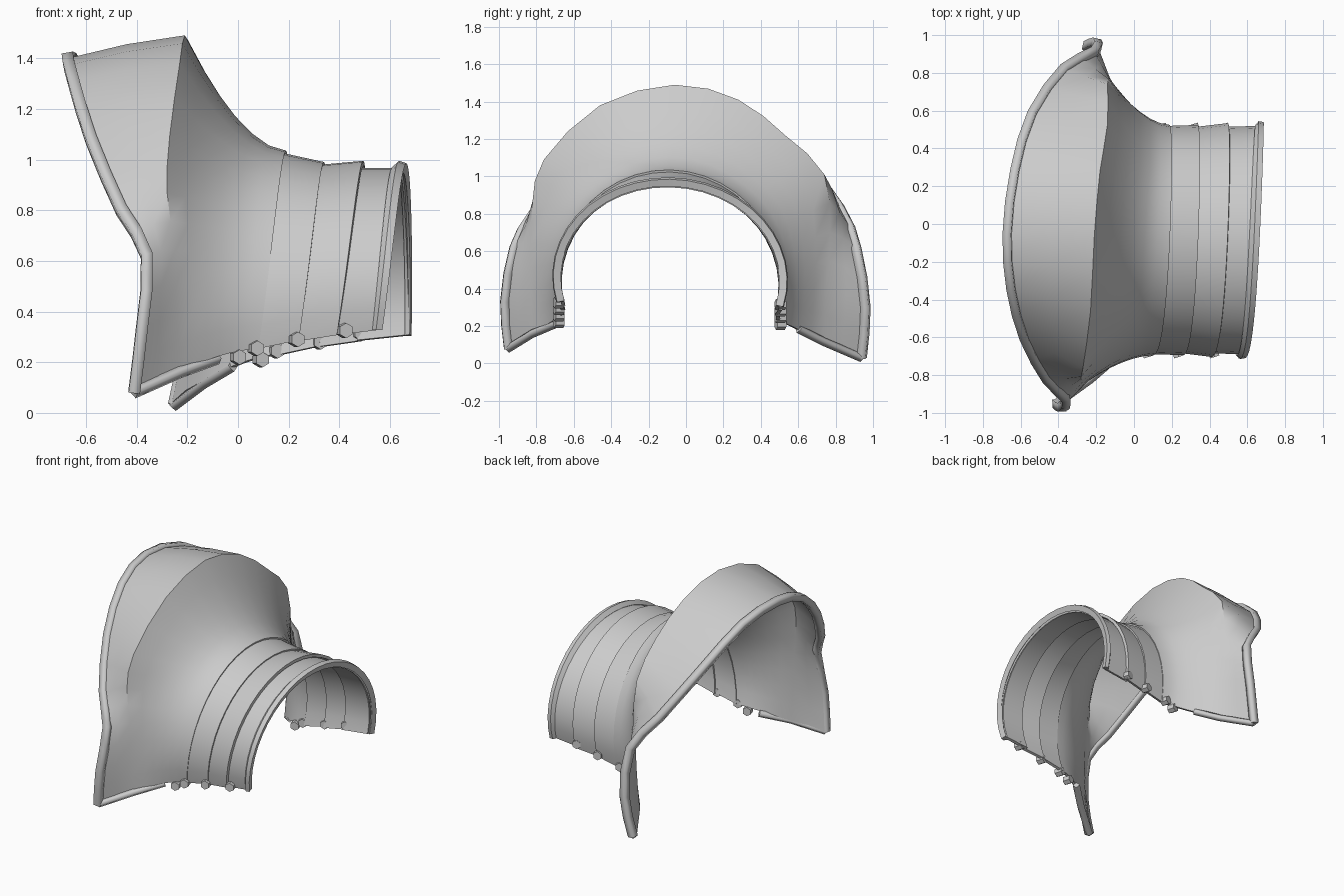
import bpy
import math
from mathutils import Vector

if "Cube" in bpy.data.objects:
    bpy.data.objects.remove(bpy.data.objects["Cube"])

steel = bpy.data.materials.new("plain_grey_metal")
steel.use_nodes = True
GREY = (0.6, 0.6, 0.6, 1)
steel.diffuse_color = GREY
steel.node_tree.nodes["Principled BSDF"].inputs["Base Color"].default_value = GREY
SUB = 2  # samples between control points
ARC = 12  # control spans around an arch


def spline(points, sub=SUB):
    """Smooth curve through the control points."""
    p = [Vector(q) for q in points]
    p = [2 * p[0] - p[1]] + p + [2 * p[-1] - p[-2]]
    out = []
    for a, b, c, d in zip(p, p[1:], p[2:], p[3:]):
        for k in range(sub):
            t = k / sub
            out.append(0.5 * (2 * b + (c - a) * t + (2 * a - 5 * b + 4 * c - d) * t ** 2
                              + (3 * b - a - 3 * c + d) * t ** 3))
    return out + [p[-2]]


def arch(x_front, x_top, x_back, top, bottom, half):
    """Slanted arch of the arm tube, from front bottom over the top to back bottom."""
    tuck = math.sin(math.radians(15))
    centre = (bottom + tuck * top) / (1 + tuck)
    n = ARC * SUB
    pts = []
    for i in range(n + 1):
        t = i / n
        a = math.radians(-15 + 210 * t)
        x = (x_front * (1 - t) * (1 - 2 * t) + 4 * x_top * t * (1 - t)
             + x_back * t * (2 * t - 1))
        y = -half * math.cos(a)
        z = centre + (top - centre) * math.sin(a) - 0.02 * y
        pts.append(Vector((x, y - 0.085, z)))
    return pts


def shell(name, rows, thick, angle=35):
    """Skin rows of points and give the sheet an inward thickness."""
    n = len(rows[0])
    verts = [v for row in rows for v in row]
    faces = [(i * n + j, (i + 1) * n + j, (i + 1) * n + j + 1, i * n + j + 1)
             for i in range(len(rows) - 1) for j in range(n - 1)]
    mesh = bpy.data.meshes.new(name)
    mesh.from_pydata(verts, [], faces)
    mesh.materials.append(steel)
    obj = bpy.data.objects.new(name, mesh)
    bpy.context.collection.objects.link(obj)
    mod = obj.modifiers.new("thickness", "SOLIDIFY")
    mod.thickness = thick
    mod.offset = -1
    bpy.ops.object.select_all(action="DESELECT")
    obj.select_set(True)
    bpy.context.view_layer.objects.active = obj
    bpy.ops.object.modifier_apply(modifier=mod.name)
    bpy.ops.object.shade_smooth_by_angle(angle=math.radians(angle))
    return obj


def trim(name, points, radius):
    """Square-section bead along a path."""
    curve = bpy.data.curves.new(name, "CURVE")
    curve.dimensions = "3D"
    curve.bevel_depth = radius
    curve.bevel_resolution = 0
    curve.use_fill_caps = True
    line = curve.splines.new("POLY")
    line.points.add(len(points) - 1)
    for p, q in zip(line.points, points):
        p.co = (*q, 1)
    curve.materials.append(steel)
    bpy.context.collection.objects.link(bpy.data.objects.new(name, curve))


# Wide outer edge and the crest behind it
outer = spline([(-.41, -.95, .08), (-.38, -.97, .33), (-.36, -.92, .62), (-.46, -.82, .8),
                (-.58, -.6, 1.08), (-.65, -.34, 1.31), (-.67, -.05, 1.4), (-.63, .28, 1.35),
                (-.54, .58, 1.14), (-.37, .82, .84), (-.21, .91, .62), (-.2, .96, .3),
                (-.25, .94, .03)])
crest = spline([(-.23, -.82, .16), (-.24, -.83, .38), (-.25, -.83, .64), (-.28, -.82, .87),
                (-.27, -.76, 1.09), (-.23, -.46, 1.38), (-.21, -.06, 1.49), (-.18, .28, 1.41),
                (-.14, .53, 1.22), (-.14, .74, 1.01), (-.13, .77, .7), (-.12, .75, .4),
                (-.13, .73, .12)])
neck = arch(.08, .19, .18, 1.035, .24, .61)

# Flared body: flat from edge to crest, then a concave sweep into the tube
rows = [outer, [a.lerp(b, .5) + Vector((0, 0, .01)) for a, b in zip(outer, crest)], crest]
for s in (.17, .34, .5, .66, .83):
    f = 1 - (1 - s) ** 1.75
    row = []
    for a, b in zip(crest, neck):
        p = a.lerp(b, f)
        p.x = a.x + (b.x - a.x) * s
        row.append(p)
    rows.append(row)
rows.append(neck)
shell("flared_body", rows, .02)

# Overlapping arm bands
bands = {
    "upper_band": ((.07, .18, .17, 1.025, .24, .605), (.24, .34, .33, .99, .275, .61)),
    "middle_band": ((.23, .33, .32, .98, .27, .6), (.39, .495, .49, .995, .295, .62)),
    "lower_band": ((.38, .48, .47, .967, .295, .6), (.55, .63, .66, .967, .315, .605)),
}
for name, (start, end) in bands.items():
    shell(name, [arch(*start), arch(*end)], .02)

# Raised rim around the arm opening
shell("arm_rim", [arch(.53, .61, .645, .97, .315, .61), arch(.545, .635, .66, .995, .315, .63),
                  arch(.57, .665, .685, .985, .315, .625)], .04)

# Beads along the outer edge and the lower edges
trim("outer_trim", outer, .032)
trim("front_lower_trim", [outer[0], crest[0], (-.08, -.69, .215)], .024)
trim("back_lower_trim", [outer[-1], crest[-1], (-.02, .6, .185)], .024)

# Faceted rivets at the band ends
for side, y, z, xs in (("front", -.68, .22, (0, .07, .23, .42)),
                       ("back", .505, .21, (.09, .15, .32, .48))):
    for k, x in enumerate(xs):
        bpy.ops.mesh.primitive_cylinder_add(vertices=6, radius=.03, depth=.05,
                                            location=(x, y, z + .035 * k),
                                            rotation=(math.pi / 2, 0, .3))
        rivet = bpy.context.object
        rivet.name = f"{side}_rivet_{k + 1}"
        rivet.data.materials.append(steel)
